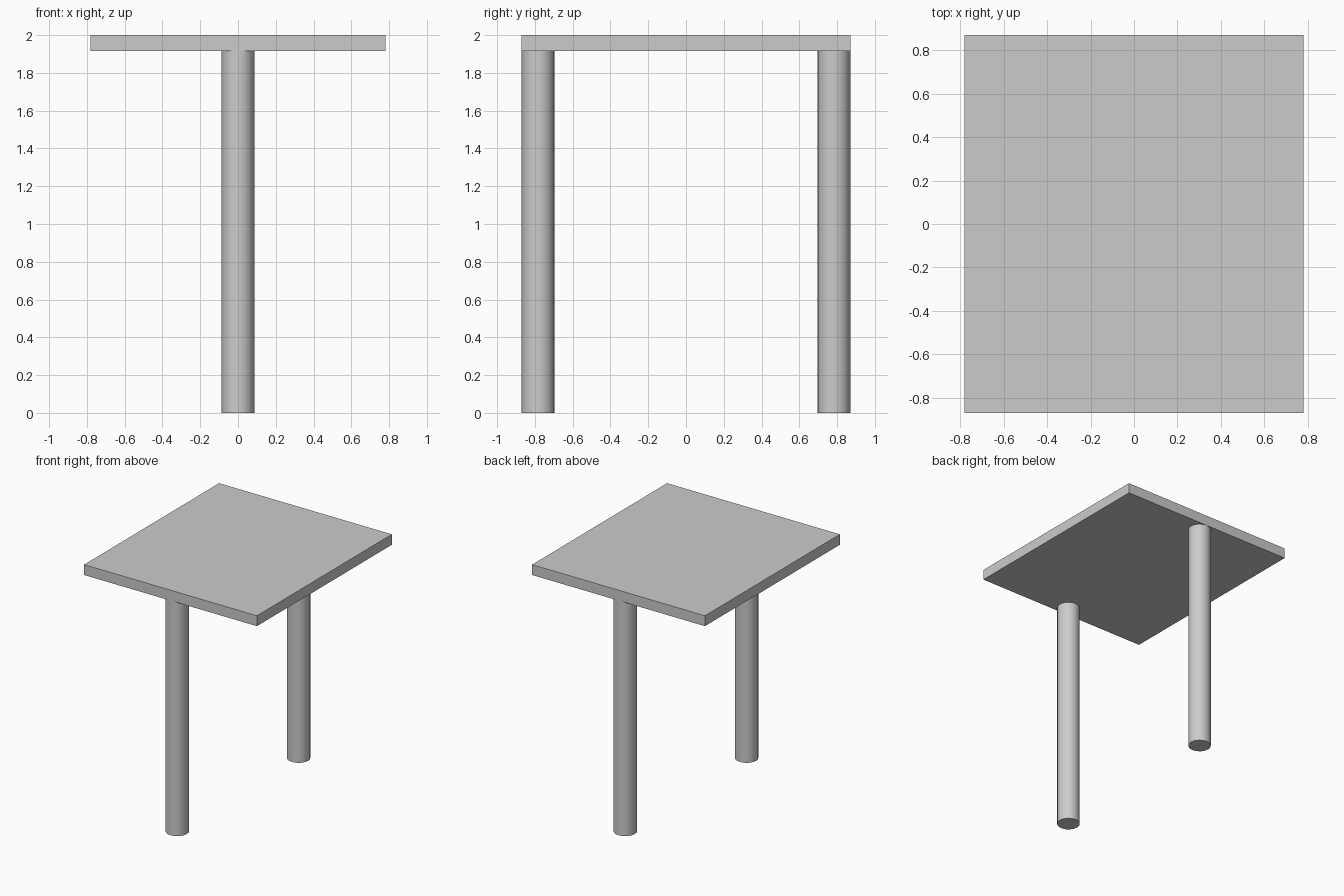
import bpy

cube = bpy.data.objects.get("Cube")
if cube:
    bpy.data.objects.remove(cube, do_unlink=True)

WIDTH, DEPTH, HEIGHT = 1.56, 1.74, 2.0
THICK = 0.085
RADIUS = 0.087

# Single grey finish
grey = bpy.data.materials.new("plain grey")
grey.use_nodes = True
colour = (0.6, 0.6, 0.6, 1.0)
grey.diffuse_color = colour
grey.node_tree.nodes["Principled BSDF"].inputs["Base Color"].default_value = colour


def finish(name):
    obj = bpy.context.object
    obj.name = name
    obj.data.materials.append(grey)
    return obj


# Flat slab top
bpy.ops.mesh.primitive_cube_add(size=1, location=(0, 0, HEIGHT - THICK / 2))
top = finish("table_top")
top.scale = (WIDTH, DEPTH, THICK)
bpy.ops.object.transform_apply(location=False, rotation=False, scale=True)

# Two round posts, flush with the front and back edges
leg_height = HEIGHT - THICK
for name, side in (("front_leg", -1), ("back_leg", 1)):
    bpy.ops.mesh.primitive_cylinder_add(
        vertices=16, radius=RADIUS, depth=leg_height,
        location=(0, side * (DEPTH / 2 - RADIUS), leg_height / 2))
    finish(name)
    bpy.ops.object.shade_smooth_by_angle()
